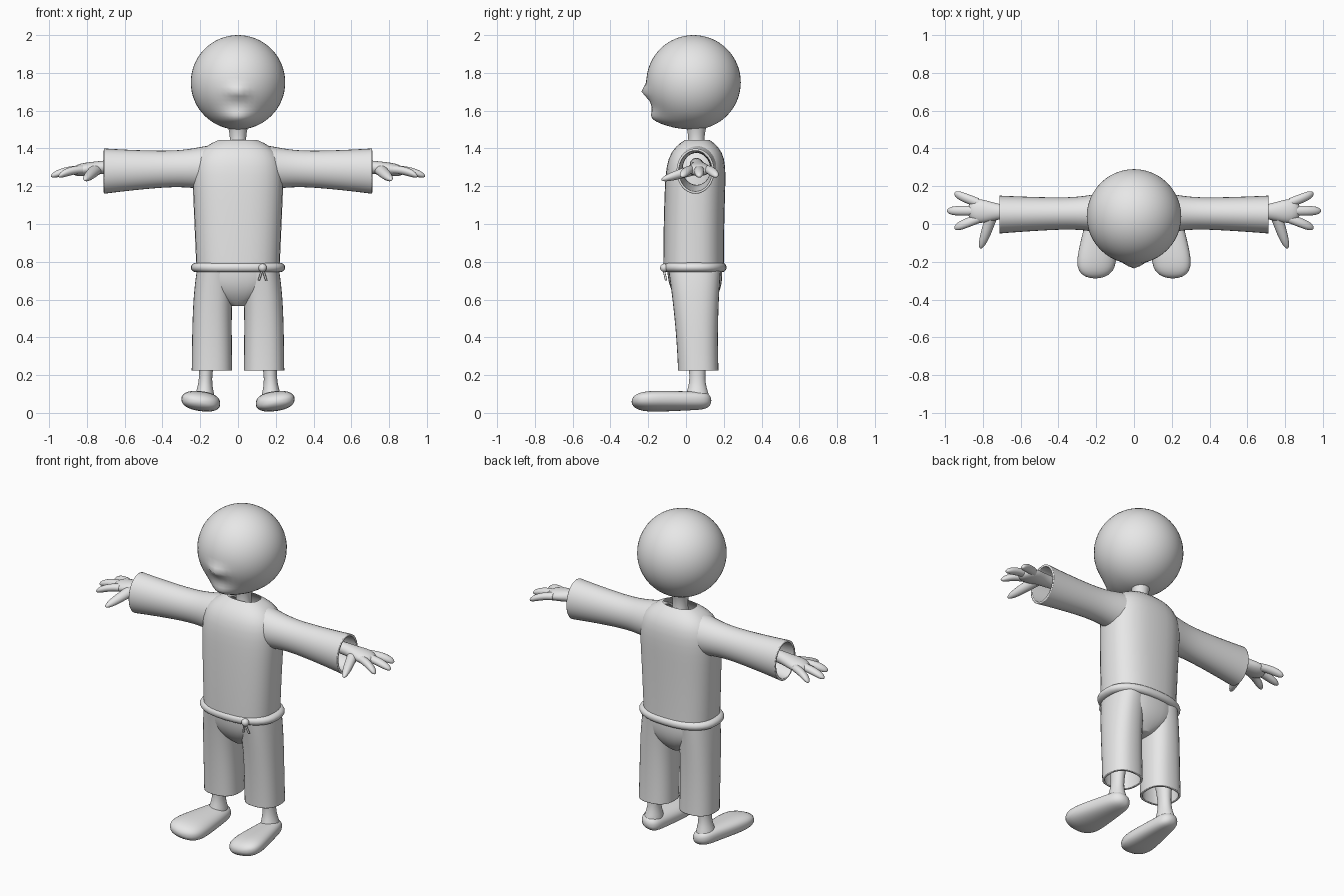
import bpy, bmesh
from math import cos, sin, pi, exp, sqrt

cube = bpy.data.objects.get("Cube")
if cube:
    bpy.data.objects.remove(cube)

colour = (0.8, 0.8, 0.8, 1)
grey = bpy.data.materials.new("plain_grey")
grey.use_nodes = True
grey.diffuse_color = colour
grey.node_tree.nodes["Principled BSDF"].inputs["Base Color"].default_value = colour


def swell(value, peak, width):
    """A soft bump that is one at the peak."""
    return exp(-((value - peak) / width) ** 2)


def blunt(f, sharpness):
    """Rounds off the far end of a tube."""
    return sqrt(1 - f ** sharpness)


def finish(name, bm, mirror=False, wall=0):
    """Turn a bmesh into a smooth object, with optional wall thickness and mirroring."""
    bmesh.ops.recalc_face_normals(bm, faces=bm.faces)
    mesh = bpy.data.meshes.new(name)
    bm.to_mesh(mesh)
    bm.free()
    mesh.materials.append(grey)
    mesh.shade_smooth()
    obj = bpy.data.objects.new(name, mesh)
    bpy.context.collection.objects.link(obj)
    if wall:
        solid = obj.modifiers.new("wall", 'SOLIDIFY')
        solid.thickness = wall
        solid.offset = -1
    if mirror:
        obj.modifiers.new("both_sides", 'MIRROR')


def loft(name, axis, start, end, section, power=2, caps=True, lean=0, steps=20, sides=32, **options):
    """Skin superellipse rings from start to end along an axis.
    section(f) gives the two centre coordinates and the two radii at fraction f."""
    bm = bmesh.new()
    rings = []
    for step in range(steps + 1):
        f = (1 - cos(pi * step / steps)) / 2
        t = start + (end - start) * f
        a, b, radius_a, radius_b = section(f)
        ring = []
        for k in range(sides):
            c, s = cos(2 * pi * k / sides), sin(2 * pi * k / sides)
            u = radius_a * abs(c) ** (2 / power) * (1 if c > 0 else -1)
            v = radius_b * abs(s) ** (2 / power) * (1 if s > 0 else -1) + lean * u
            places = {'X': (t, a + u, b + v), 'Y': (a + u, t, b + v), 'Z': (a + u, b + v, t)}
            ring.append(bm.verts.new(places[axis]))
        rings.append(ring)
    for low, high in zip(rings, rings[1:]):
        for k in range(sides):
            bm.faces.new((low[k - 1], low[k], high[k], high[k - 1]))
    if caps:
        bm.faces.new(rings[0])
        bm.faces.new(rings[-1])
    bmesh.ops.remove_doubles(bm, verts=bm.verts, dist=0.0001)
    finish(name, bm, **options)


def ball(name, radius, centre, shape=None):
    """A smooth ball, optionally pushed into shape before it is placed."""
    bm = bmesh.new()
    bmesh.ops.create_uvsphere(bm, u_segments=48, v_segments=32, radius=radius)
    if shape:
        for vert in bm.verts:
            shape(vert.co)
    bmesh.ops.translate(bm, verts=bm.verts, vec=centre)
    finish(name, bm)


# Head with a small pointed nose and a chin pushed forward
def shape_face(co):
    if co.y < 0:
        nose = 0.03 * swell(co.x, 0, 0.05) * swell(co.z, -0.05, 0.03)
        chin = 0.06 * swell(co.x, 0, 0.1) * swell(co.z, -0.2, 0.05)
        co.y -= min(1, -co.y / 0.06) * (nose + chin)


ball("head", 0.25, (0, 0.04, 1.75), shape_face)


# Neck, flared at both ends
def neck(f):
    radius = 0.043 + 0.02 * (2 * f - 1) ** 2
    return 0, 0.055, radius, radius


loft("neck", 'Z', 1.35, 1.54, neck)


# Shirt body, rounding in at the shoulders to an open collar
def shirt(f):
    shoulder = 1 - 0.6 * f ** 12
    return 0, 0.04 + 0.02 * f * f, (0.22 + 0.03 * f) * shoulder, 0.16 * shoulder


loft("shirt_body", 'Z', 0.76, 1.445, shirt, power=2.5, caps=False)


# Sleeves, wide at the shoulder and the open cuff
def sleeve(f):
    shoulder = 0.03 * swell(f, 0, 0.25)
    flare = f * f
    return (0.06 - 0.01 * f, 1.3 - 0.02 * f,
            0.08 + 0.02 * flare + shoulder, 0.09 + 0.03 * flare + shoulder)


loft("sleeves", 'X', 0.1, 0.71, sleeve, caps=False, mirror=True, wall=0.012)


# Forearms widening into the palms
def palm(f):
    end = blunt(f, 20)
    return (0.055 + 0.015 * f, 1.315 - 0.035 * f * f,
            (0.035 + 0.03 * swell(f, 0.9, 0.2)) * end, 0.035 * end)


loft("palms", 'X', 0.4, 0.88, palm, mirror=True)

# Three spread fingers and a thumb
for name, spread, reach in (("front", -1, 0.95), ("middle", 0, 0.99), ("back", 1, 0.95)):
    def finger(f):
        radius = 0.026 * blunt(f, 6)
        return 0.07 + spread * (0.04 + 0.05 * f), 1.288 - 0.034 * f * f, radius, radius * 0.85

    loft(name + "_fingers", 'X', 0.82, reach, finger, sides=16, mirror=True)


def thumb(f):
    radius = (0.034 - 0.01 * f) * blunt(f, 5)
    return 0.75 + 0.06 * f, 1.29 - 0.055 * f, radius, radius * 0.9


loft("thumbs", 'Y', 0.05, -0.13, thumb, sides=16, mirror=True)


# Round belt with a knot and two loose ends
def belt(f):
    bulge = 2 * sqrt(f * (1 - f))
    return 0, 0.042, 0.22 + 0.03 * bulge, 0.15 + 0.022 * bulge


loft("belt", 'Z', 0.745, 0.795, belt, power=2.4)
ball("belt_knot", 0.022, (0.13, -0.115, 0.768))
for name, side in (("right", -1), ("left", 1)):
    def belt_end(f):
        return 0.13 + side * 0.02 * f, 0.015 * f - 0.12, 0.006, 0.006

    loft(name + "_belt_end", 'Z', 0.765, 0.7, belt_end, steps=4, sides=8)


# Trouser seat narrowing to the crotch
def seat(f):
    taper = f ** 3
    return 0, 0.045 + 0.01 * f, 0.215 - 0.18 * taper, 0.145 - 0.08 * taper


loft("trouser_seat", 'Z', 0.78, 0.565, seat, power=2.4)


# Trouser legs with open hems
def trouser_leg(f):
    up = 1 - f
    return (0.138 - 0.023 * up ** 4, 0.045 + 0.02 * f,
            0.1 + 0.007 * f, 0.107 + 0.033 * up * up)


loft("trouser_legs", 'Z', 0.77, 0.225, trouser_leg, power=2.4, caps=False, mirror=True, wall=0.012)


# Thin ankles, flared into the shoe and the calf
def ankle(f):
    radius = 0.033 + 0.02 * (swell(f, 0, 0.2) + swell(f, 1, 0.4))
    return 0.178 - 0.018 * f, 0.06, radius, radius * 1.2


loft("ankles", 'Z', 0.07, 0.4, ankle, mirror=True)


# Shoes, broad at the toe and tilted to the outside
def shoe(f):
    ends = blunt(f, 8) * blunt(1 - f, 20)
    return (0.172 + 0.033 * f, 0.065 - 0.005 * f,
            (0.055 + 0.07 * f) * ends, (0.045 + 0.013 * f) * ends)


loft("shoes", 'Y', 0.134, -0.288, shoe, power=2.4, lean=0.12, mirror=True)
